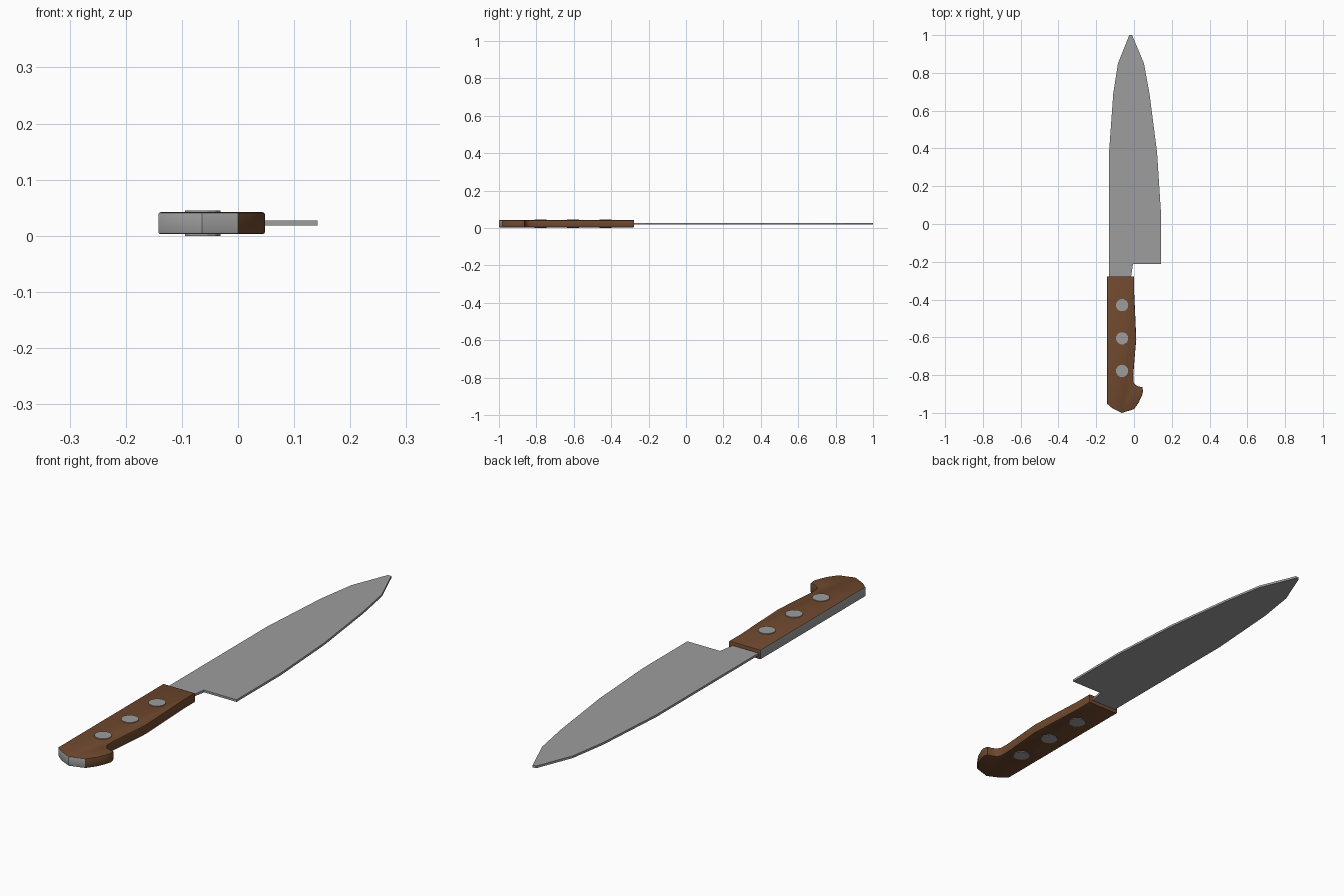
import bpy, bmesh, math

if "Cube" in bpy.data.objects:
    bpy.data.objects.remove(bpy.data.objects["Cube"])


def material(name, rgb):
    m = bpy.data.materials.new(name)
    m.diffuse_color = (*rgb, 1)
    m.use_nodes = True
    m.node_tree.nodes["Principled BSDF"].inputs["Base Color"].default_value = m.diffuse_color
    return m


steel = material("steel grey", (0.34, 0.34, 0.34))
wood = material("brown wood", (0.16, 0.066, 0.027))


def plate(name, outline, z0, z1, mats, bevel=0):
    """Extrude a flat outline from z0 to z1, optionally rounding both rims."""
    bm = bmesh.new()
    face = bm.faces.new([bm.verts.new((x, y, z0)) for x, y in outline])
    ext = bmesh.ops.extrude_face_region(bm, geom=[face])
    for v in ext["geom"]:
        if isinstance(v, bmesh.types.BMVert):
            v.co.z = z1
    bmesh.ops.recalc_face_normals(bm, faces=bm.faces)
    if bevel:
        rims = [e for e in bm.edges if abs(e.verts[0].co.z - e.verts[1].co.z) < 1e-5]
        bmesh.ops.bevel(bm, geom=rims, offset=bevel, segments=2, profile=0.5,
                        affect='EDGES')
    bm.normal_update()
    me = bpy.data.meshes.new(name)
    bm.to_mesh(me)
    bm.free()
    ob = bpy.data.objects.new(name, me)
    bpy.context.collection.objects.link(ob)
    for m in mats:
        me.materials.append(m)
    return ob


# Blade: straight spine on the left, curved edge on the right, square heel
plate("blade", [
    (-0.132, -0.30), (-0.015, -0.30), (-0.015, -0.275), (-0.005, -0.212),
    (0.142, -0.212), (0.142, 0.07), (0.122, 0.38), (0.082, 0.69),
    (0.053, 0.85), (-0.01, 1.0), (-0.025, 1.0), (-0.085, 0.85),
    (-0.11, 0.69), (-0.132, 0.38)], 0.018, 0.027, [steel])

# Handle with a swelling grip and a hooked butt
handle = plate("handle", [
    (-0.142, -0.277), (-0.142, -0.952), (-0.115, -0.975), (-0.064, -1.0),
    (0.0, -0.98), (0.025, -0.945), (0.043, -0.905), (0.048, -0.885), (0.044, -0.864),
    (0.02, -0.859), (0.005, -0.85), (-0.003, -0.836), (-0.004, -0.80),
    (0.004, -0.70), (0.012, -0.61), (0.005, -0.45), (0.0, -0.35),
    (0.0, -0.277)], 0.003, 0.042, [wood, steel], bevel=0.004)

# Steel strip along the spine and around the butt
for p in handle.data.polygons:
    n, c = p.normal, p.center
    if abs(n.z) < 0.8 and (n.x < -0.5 or (n.y < -0.3 and c.x < 0)):
        p.material_index = 1
bpy.context.view_layer.objects.active = handle
handle.select_set(True)
bpy.ops.object.shade_smooth_by_angle(angle=math.radians(30))

# Rivets through the handle
for i, y in enumerate((-0.43, -0.605, -0.778)):
    ring = [(-0.063 + 0.033 * math.cos(a), y + 0.033 * math.sin(a))
            for a in (math.tau * (k + 0.5) / 12 for k in range(12))]
    plate(f"rivet_{i + 1}", ring, 0.0, 0.045, [steel])
